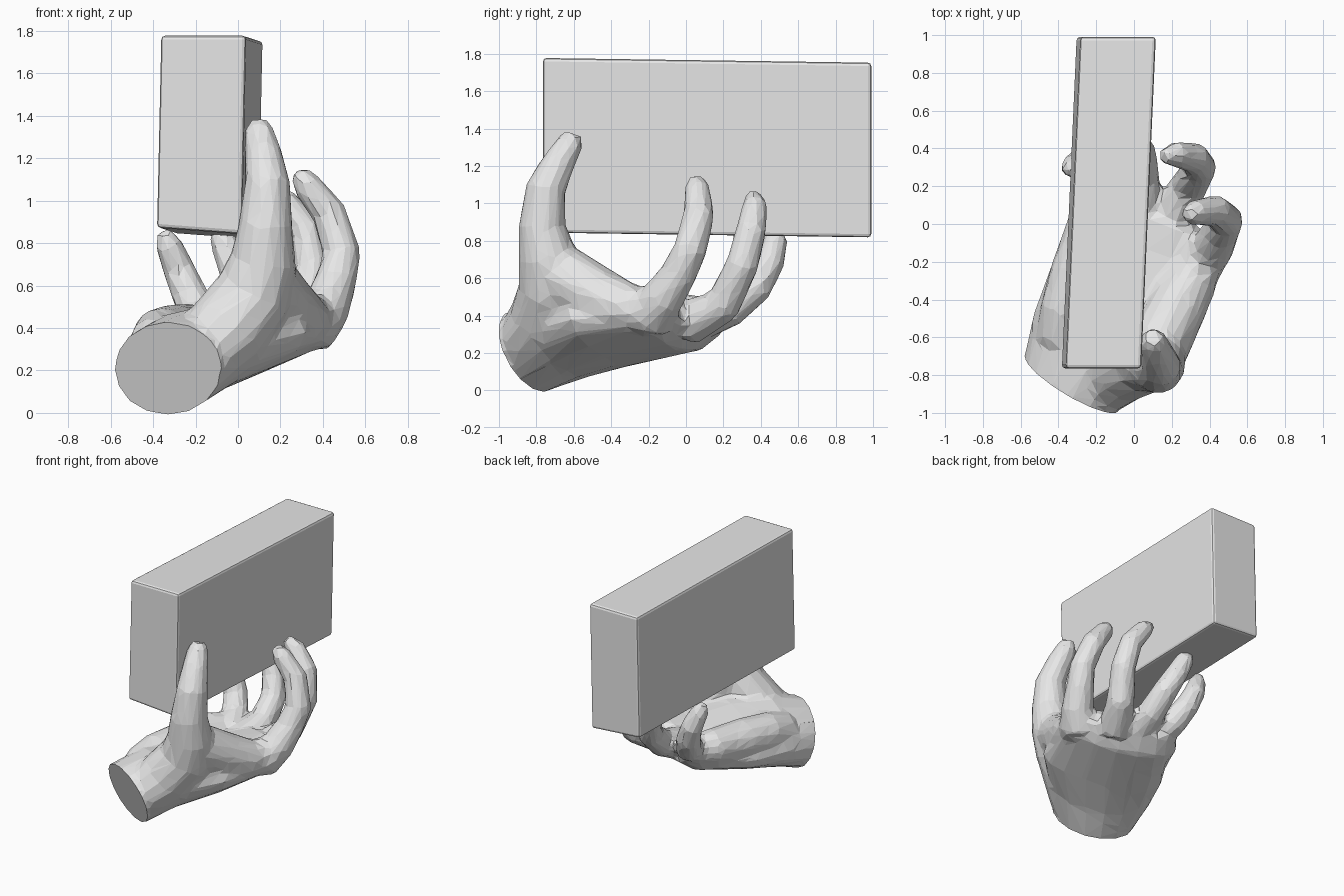
import bpy, bmesh, math
from mathutils import Vector as V

cube = bpy.data.objects.get("Cube")
if cube:
    bpy.data.objects.remove(cube, do_unlink=True)

grey = bpy.data.materials.new("light grey")
grey.use_nodes = True
grey.diffuse_color = (0.8, 0.8, 0.8, 1)
grey.node_tree.nodes["Principled BSDF"].inputs["Base Color"].default_value = grey.diffuse_color


def add_object(name, bm):
    bmesh.ops.recalc_face_normals(bm, faces=bm.faces)
    mesh = bpy.data.meshes.new(name)
    bm.to_mesh(mesh)
    bm.free()
    mesh.materials.append(grey)
    obj = bpy.data.objects.new(name, mesh)
    bpy.context.collection.objects.link(obj)
    return obj


def loft(bm, sections, sides=12):
    """Skin elliptical sections given as (centre, half axis, half axis)."""
    rings = []
    for c, u, v in sections:
        angles = [2 * math.pi * i / sides for i in range(sides)]
        rings.append([bm.verts.new(V(c) + V(u) * math.cos(a) + V(v) * math.sin(a)) for a in angles])
    for a, b in zip(rings, rings[1:]):
        for i in range(sides):
            j = (i + 1) % sides
            bm.faces.new((a[i], a[j], b[j], b[i]))
    bm.faces.new(rings[0][::-1])
    bm.faces.new(rings[-1])


def tube(bm, path):
    """Round limb along points given as (x, y, z, radius)."""
    pts = [V(p[:3]) for p in path]
    sections = []
    for i, p in enumerate(pts):
        d = (pts[min(i + 1, len(pts) - 1)] - pts[max(i - 1, 0)]).normalized()
        u = d.cross(V((0.3, 0.9, -0.2))).normalized()
        sections.append((p, u * path[i][3], d.cross(u) * path[i][3]))
    loft(bm, sections)


# Box, slightly turned and leaning, its underside a little tilted
bm = bmesh.new()
bmesh.ops.create_cube(bm, size=1)
for v in bm.verts:
    x, y, z = v.co
    v.co = (-0.133 + 0.4 * x + 0.078 * y + 0.02 * z, 0.113 + 1.755 * y,
            1.305 + 0.92 * z - 0.025 * y - 0.03 * x * (0.5 - z))
box = add_object("box", bm)
bevel = box.modifiers.new("soft edges", "BEVEL")
bevel.width = 0.018
bevel.segments = 2

# Hand: wrist and palm
bm = bmesh.new()
loft(bm, [
    ((-0.39, -0.95, 0.17), (0.25, -0.14, 0.0), (0, -0.08, 0.22)),
    ((-0.33, -0.84, 0.21), (0.25, -0.14, 0.0), (0, -0.08, 0.22)),
    ((-0.22, -0.64, 0.28), (0.31, -0.18, 0.03), (0, -0.06, 0.21)),
    ((-0.06, -0.42, 0.32), (0.38, -0.20, 0.06), (0, -0.05, 0.18)),
    ((0.10, -0.08, 0.35), (0.35, -0.18, 0.06), (-0.03, -0.05, 0.13)),
    ((0.14, 0.06, 0.40), (0.30, -0.15, 0.05), (-0.02, -0.03, 0.09)),
], 16)

# Fleshy outer palm edge and web beside the thumb
tube(bm, [(-0.39, -0.62, 0.32, 0.13), (-0.36, -0.45, 0.36, 0.14), (-0.30, -0.25, 0.37, 0.145),
          (-0.22, 0.02, 0.39, 0.13), (-0.16, 0.12, 0.40, 0.11)])
tube(bm, [(0.12, -0.66, 0.61, 0.17), (0.21, -0.48, 0.51, 0.16),
          (0.29, -0.33, 0.44, 0.145), (0.36, -0.18, 0.42, 0.135)])

# Thumb and the four fingers
digits = {
    "thumb": [(-0.17, -0.85, 0.26, 0.17), (-0.06, -0.75, 0.38, 0.20), (0.07, -0.71, 0.55, 0.19),
              (0.12, -0.74, 0.72, 0.16), (0.13, -0.77, 0.88, 0.13), (0.14, -0.75, 1.08, 0.11),
              (0.12, -0.68, 1.22, 0.09), (0.10, -0.62, 1.32, 0.075), (0.10, -0.60, 1.375, 0.05)],
    "index": [(0.33, -0.20, 0.39, 0.14), (0.42, -0.12, 0.50, 0.115), (0.46, -0.04, 0.62, 0.10),
              (0.49, 0.02, 0.75, 0.092), (0.43, 0.07, 0.94, 0.085), (0.32, 0.06, 1.08, 0.07),
              (0.28, 0.05, 1.14, 0.04)],
    "middle": [(0.18, 0.0, 0.35, 0.12), (0.29, 0.20, 0.46, 0.10), (0.35, 0.30, 0.67, 0.09),
               (0.32, 0.35, 0.86, 0.083), (0.22, 0.37, 0.99, 0.07), (0.15, 0.36, 1.05, 0.04)],
    "ring": [(0.02, 0.05, 0.37, 0.115), (0.04, 0.24, 0.44, 0.10), (0.03, 0.38, 0.56, 0.09),
             (-0.02, 0.45, 0.69, 0.08), (-0.07, 0.48, 0.81, 0.068), (-0.11, 0.48, 0.86, 0.035)],
    "little": [(-0.12, 0.06, 0.38, 0.11), (-0.18, 0.22, 0.45, 0.097), (-0.23, 0.30, 0.56, 0.087),
               (-0.28, 0.33, 0.68, 0.078), (-0.33, 0.30, 0.80, 0.064), (-0.35, 0.29, 0.86, 0.035)],
}
for path in digits.values():
    tube(bm, path)

# Fuse the parts into one faceted skin
hand = add_object("hand", bm)
remesh = hand.modifiers.new("fuse", "REMESH")
remesh.mode = "VOXEL"
remesh.voxel_size = 0.02
smooth = hand.modifiers.new("soften", "SMOOTH")
smooth.iterations = 10
decimate = hand.modifiers.new("facets", "DECIMATE")
decimate.ratio = 0.055
graph = bpy.context.evaluated_depsgraph_get()
skin = bpy.data.meshes.new_from_object(hand.evaluated_get(graph))
hand.modifiers.clear()

# Cut the wrist flat
bm = bmesh.new()
bm.from_mesh(skin)
bmesh.ops.bisect_plane(bm, geom=bm.verts[:] + bm.edges[:] + bm.faces[:], clear_outer=True,
                       plane_co=(-0.33, -0.84, 0.21), plane_no=(-0.46, -0.83, -0.31))
bmesh.ops.holes_fill(bm, edges=[e for e in bm.edges if e.is_boundary], sides=0)
bmesh.ops.recalc_face_normals(bm, faces=bm.faces)
for f in bm.faces:
    f.smooth = False
    f.material_index = 0
bm.to_mesh(hand.data)
bm.free()
bpy.data.meshes.remove(skin)
